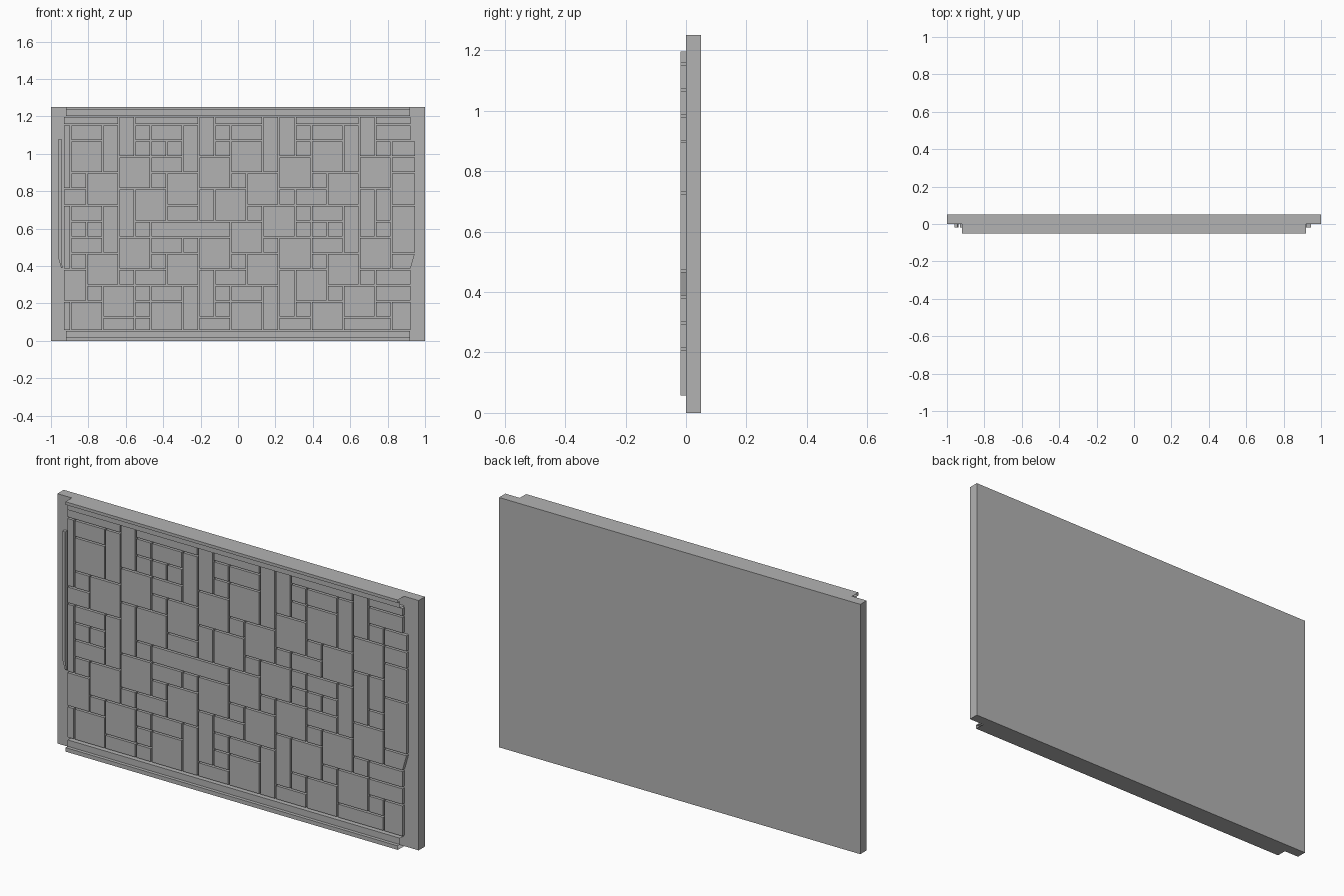
import bpy
import bmesh

cube = bpy.data.objects.get("Cube")
if cube:
    bpy.data.objects.remove(cube, do_unlink=True)

# One stone grey for the whole panel
grey = bpy.data.materials.new("stone_grey")
grey.use_nodes = True
tone = (0.45, 0.45, 0.45, 1)
grey.diffuse_color = tone
grey.node_tree.nodes["Principled BSDF"].inputs["Base Color"].default_value = tone


def finish(name, bm):
    """Turn a bmesh into a named, coloured object."""
    mesh = bpy.data.meshes.new(name)
    bm.to_mesh(mesh)
    bm.free()
    mesh.materials.append(grey)
    obj = bpy.data.objects.new(name, mesh)
    bpy.context.collection.objects.link(obj)


def add_prism(bm, outline, front, back):
    """Extrude an (x, z) outline, counter-clockwise from the front, along y."""
    near = [bm.verts.new((x, front, z)) for x, z in outline]
    far = [bm.verts.new((x, back, z)) for x, z in outline]
    bm.faces.new(near)
    bm.faces.new(far[::-1])
    count = len(outline)
    for i in range(count):
        j = (i + 1) % count
        bm.faces.new((near[j], near[i], far[i], far[j]))


def rectangle(left, right, low, high):
    return [(left, low), (right, low), (right, high), (left, high)]


# Backing slab
bm = bmesh.new()
add_prism(bm, rectangle(-1, 1, 0, 1.25), 0, 0.05)
finish("backing_slab", bm)

# Grid lines for the tiles, with narrow cells along the border
COLUMNS, ROWS = 22, 14
PITCH = 0.0857
GAP = 0.004
TILE_FRONT = -0.018
x_lines = [-0.935] + [-0.895 + PITCH * i for i in range(COLUMNS - 1)] + [0.927]
z_lines = [1.2] + [1.155 - PITCH * i for i in range(ROWS - 1)] + [0.053]

# Ways to lay one two-by-two block: (column offset, row offset, width, height)
BLOCKS = {
    "W": [(0, 0, 2, 2)],                  # one whole square
    "V": [(0, 0, 1, 3), (1, -1, 1, 3)],   # two staggered uprights
    "H": [(0, 0, 2, 1), (1, 1, 2, 1)],    # two staggered strips
    "S": [(0, 1, 2, 1)],                  # strip under two small tiles
    "B": [(1, 1, 2, 1)],                  # lower strip only
    ".": [],
}

# Blocks repeat every five columns and shift by three from row to row
COURSES = ["BBBB", "VV.V", "WSWW", "WWWW", "WWWW", "HWWH", "V.WV",
           "SSWS", "WWWW", "WWWW", "WHHW", "WVVW", "WWWW"]

# Odd tiles along the border and in the middle: column, row, width, height
tiles = [(0, 1, 1, 4), (0, 6, 1, 4), (0, 12, 1, 2),
         (13, 0, 1, 4), (14, 0, 1, 3), (5, 13, 1, 1),
         (9, 5, 1, 2), (7, 6, 2, 1), (6, 7, 5, 1),
         (20, 1, 2, 1), (20, 5, 1, 2), (20, 10, 2, 1), (20, 11, 2, 1),
         (21, 4, 1, 2), (21, 6, 1, 3), (21, 12, 1, 2)]
for row, course in enumerate(COURSES):
    for i, style in enumerate(course):
        column = row * 3 % 5 + i * 5
        tiles += [(column + dc, row + dr, w, h) for dc, dr, w, h in BLOCKS[style]]

# Small tiles fill the rest, joined into strips in the top and bottom rows
filled = {(c + i, r + j) for c, r, w, h in tiles for i in range(w) for j in range(h)}
for r in range(ROWS):
    for c in range(COLUMNS):
        if (c, r) in filled:
            continue
        width = 1
        while r in (0, ROWS - 1) and c + width < COLUMNS and (c + width, r) not in filled:
            width += 1
        filled.update((c + i, r) for i in range(width))
        tiles.append((c, r, width, 1))

# Stone tiles
bm = bmesh.new()
for c, r, w, h in tiles:
    left, right = x_lines[c] + GAP, x_lines[c + w] - GAP
    low, high = z_lines[r + h] + GAP, z_lines[r] - GAP
    outline = rectangle(left, right, low, high)
    # Tiles in the middle of the right edge stand out a little
    if c + w == COLUMNS and 2 <= r <= 9:
        bulge = right + 0.022
        outline[2] = (bulge, high)
        outline[1] = (right if r == 9 else bulge, low)
    add_prism(bm, outline, TILE_FRONT, 0)
finish("stone_tiles", bm)

# Narrow strip along the left edge, tapering inward at its foot
bm = bmesh.new()
add_prism(bm, [(-0.96, 0.44), (-0.945, 0.39), (-0.938, 0.39), (-0.945, 0.44),
               (-0.945, 1.08), (-0.96, 1.08)], TILE_FRONT, 0)
finish("edge_strip", bm)


def moulding(name, profile, half_length):
    """Sweep an open (y, z) profile along x, leaving the ends open."""
    bm = bmesh.new()
    pairs = [[bm.verts.new((x, y, z)) for x in (-half_length, half_length)]
             for y, z in profile]
    for (a, d), (b, c) in zip(pairs, pairs[1:]):
        bm.faces.new((a, b, c, d))
    finish(name, bm)


# Stepped mouldings above and below the tiles
BODY, LIP = -0.033, -0.05
moulding("top_moulding", [(0, 1.25), (LIP, 1.25), (LIP, 1.235),
                          (BODY, 1.235), (BODY, 1.203), (0, 1.203)], 0.92)
moulding("bottom_moulding", [(0, 0.052), (BODY, 0.052), (BODY, 0.02),
                             (LIP, 0.02), (LIP, 0), (0, 0)], 0.92)
